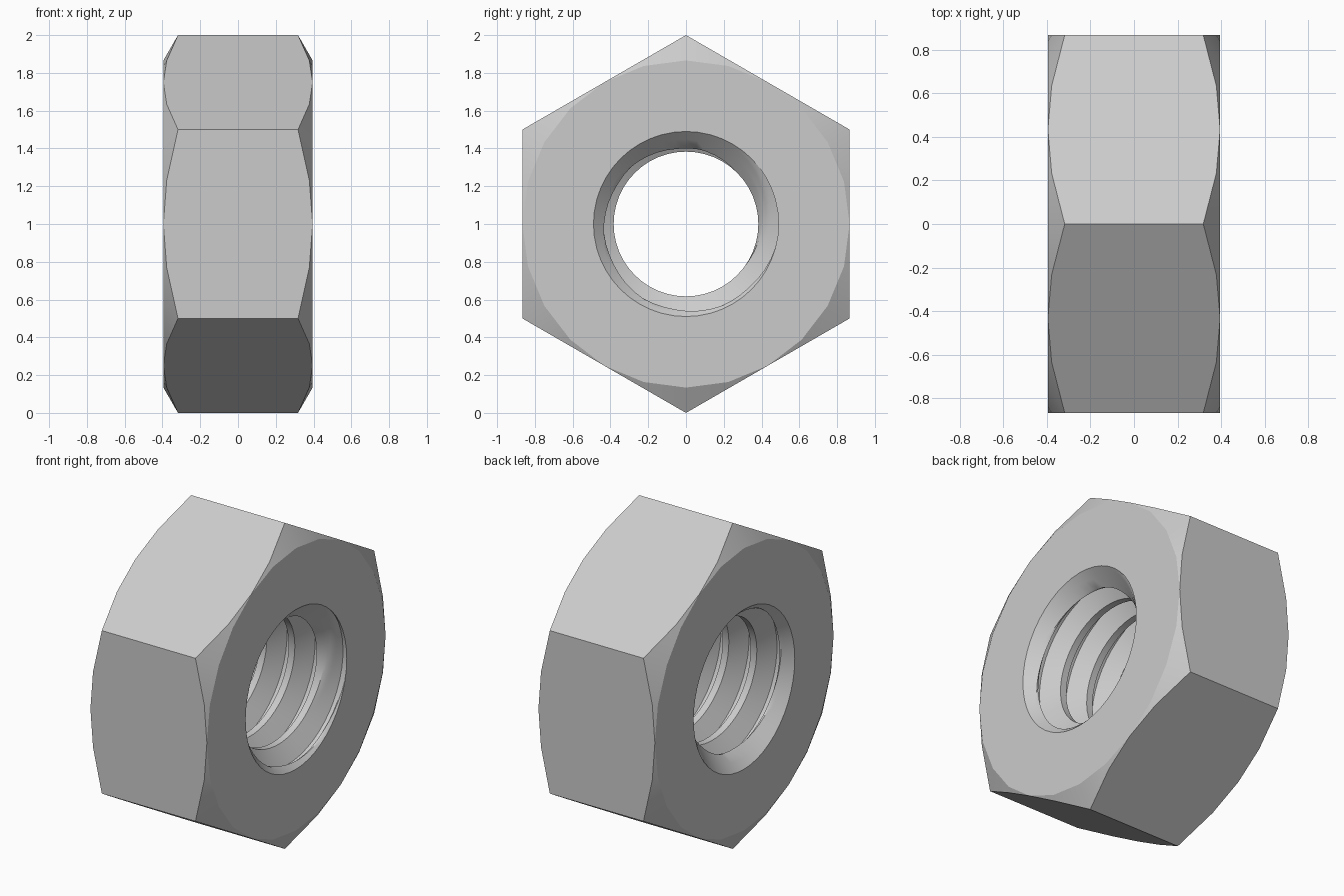
import bpy
import bmesh
from math import pi, cos, sin, tan, radians

cube = bpy.data.objects.get("Cube")
if cube:
    bpy.data.objects.remove(cube, do_unlink=True)

HALF = 0.395             # half of the thickness along x
FLAT = cos(pi / 6)       # centre to flat
MAJOR, MINOR = 0.49, 0.383
PITCH = 0.19
SEG = 24                 # segments of the outside
BORE_SEG = 2 * SEG       # segments of the bore
ROOT, CREST = 0.0625, 0.39   # thread breakpoints as fractions of the pitch

steel = bpy.data.materials.new("steel_grey")
steel.use_nodes = True
colour = (0.6, 0.6, 0.6, 1)
steel.diffuse_color = colour
steel.node_tree.nodes["Principled BSDF"].inputs["Base Color"].default_value = colour

bm = bmesh.new()


def polar(x, radius, angle):
    return bm.verts.new((x, radius * cos(angle), 1 + radius * sin(angle)))


def strips(a, b, count):
    """Quads between two closed rings."""
    for i in range(count):
        j = (i + 1) % count
        bm.faces.new((a[i], a[j], b[j], b[i]))


def thread_radius(u):
    t = min(max((abs(u) - ROOT) / (CREST - ROOT), 0), 1)
    return MAJOR + (MINOR - MAJOR) * t


# Hexagonal outside with conical corner chamfers
angles = [pi / 2 + 2 * pi * i / SEG for i in range(SEG)]
sides, rims = {}, {}
for s in (-1, 1):
    sides[s], rims[s] = [], []
    for i, a in enumerate(angles):
        off = (i % 4) * radians(15) - radians(30)
        r = FLAT / cos(off)
        x = HALF - (r - FLAT) * tan(radians(30))
        sides[s].append(polar(s * x, r, a))
        rims[s].append(polar(s * HALF, FLAT, a))
    strips(sides[s], rims[s], SEG)
strips(sides[-1], sides[1], SEG)

# Flat end faces around the countersunk hole
for s in (-1, 1):
    hole = [polar(s * HALF, MAJOR, pi / 2 + 2 * pi * i / BORE_SEG) for i in range(BORE_SEG)]
    for i in range(SEG):
        j = (i + 1) % SEG
        k = 2 * i
        bm.faces.new((rims[s][i], rims[s][j], hole[(k + 2) % BORE_SEG], hole[k + 1], hole[k]))

# Helical thread, cut back by the countersinks at both ends
flank = [ROOT + (CREST - ROOT) * i / 6 for i in range(7)]
phases = [-u for u in reversed(flank)] + flank
rows = [(turn, u) for turn in range(-4, 4) for u in phases]
columns = []
for i in range(BORE_SEG + 1):
    a = 2 * pi * i / BORE_SEG
    column = []
    for turn, u in rows:
        x = PITCH * (turn + u + i / BORE_SEG)
        x = min(max(x, -HALF), HALF)
        sink = MAJOR - (HALF - abs(x))
        phase = x / PITCH - turn - i / BORE_SEG
        column.append(polar(x, max(thread_radius(phase), sink), a))
    columns.append(column)
for left, right in zip(columns, columns[1:]):
    for j in range(len(rows) - 1):
        quad = (left[j], left[j + 1], right[j + 1], right[j])
        if max(v.co.x for v in quad) - min(v.co.x for v in quad) > 1e-6:
            bm.faces.new(quad)

bmesh.ops.remove_doubles(bm, verts=bm.verts[:], dist=0.0002)
bmesh.ops.dissolve_degenerate(bm, edges=bm.edges[:], dist=0.0001)
bmesh.ops.delete(bm, geom=[v for v in bm.verts if not v.link_faces], context='VERTS')
bmesh.ops.recalc_face_normals(bm, faces=bm.faces[:])

mesh = bpy.data.meshes.new("hex_nut")
bm.to_mesh(mesh)
bm.free()
mesh.materials.append(steel)
nut = bpy.data.objects.new("hex_nut", mesh)
bpy.context.collection.objects.link(nut)

# Crisp chamfers and thread edges, smooth bore
bpy.ops.object.select_all(action='DESELECT')
nut.select_set(True)
bpy.context.view_layer.objects.active = nut
bpy.ops.object.shade_smooth_by_angle(angle=radians(25))
